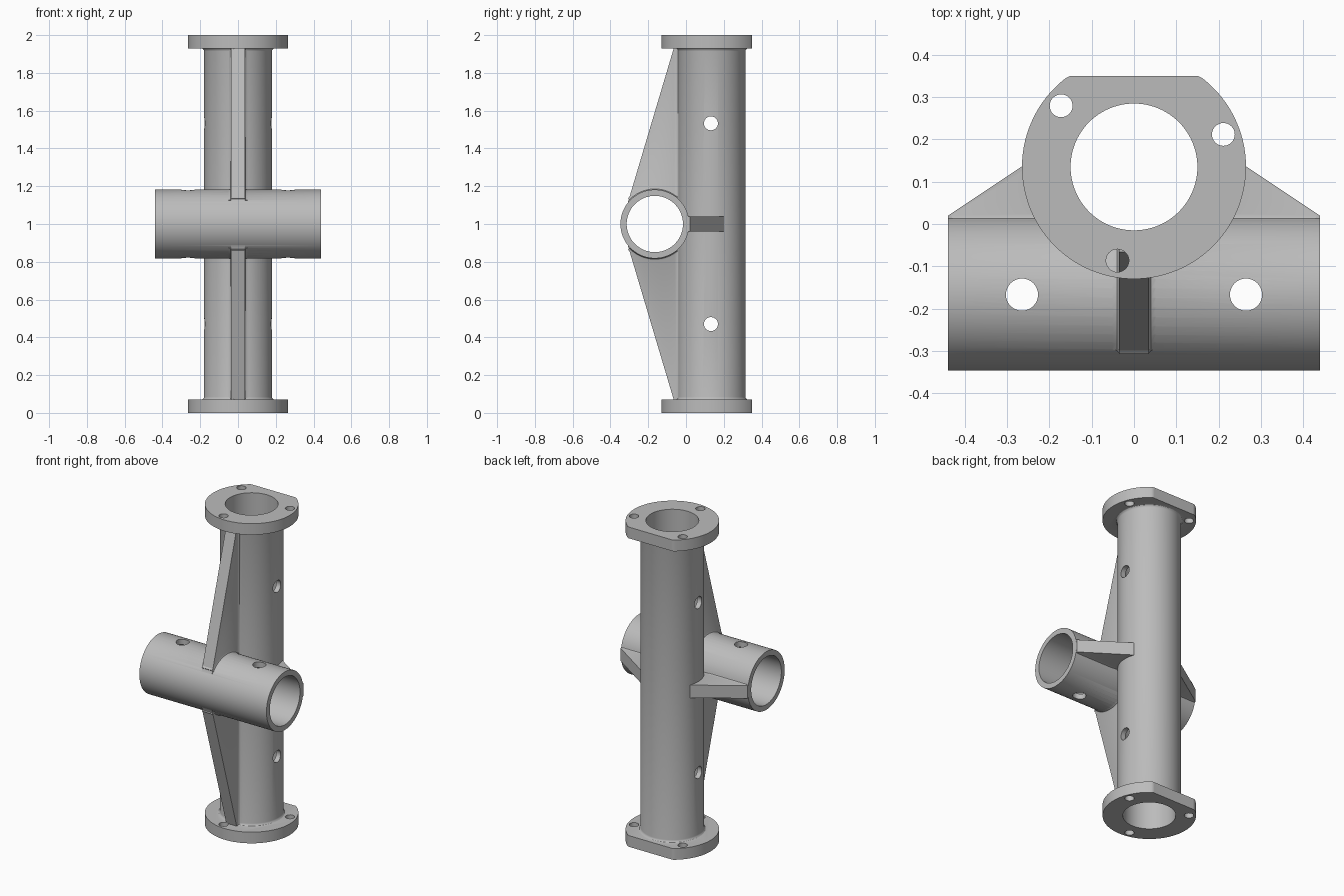
import bpy, bmesh
from math import sin, cos, pi, radians
from mathutils import Vector

cube = bpy.data.objects.get("Cube")
if cube:
    bpy.data.objects.remove(cube, do_unlink=True)

# Main dimensions
POST_Y, ARM_Y, ARM_Z = 0.135, -0.165, 1.0
TUBE_R, BORE_R, ARM_HALF = 0.18, 0.149, 0.44
FLANGE_R, FLANGE_T, FLAT_Y = 0.265, 0.07, 0.35
HALF_WEB = 0.036

grey = bpy.data.materials.new("grey metal")
grey.use_nodes = True
grey.diffuse_color = (0.5, 0.5, 0.5, 1)
grey.node_tree.nodes["Principled BSDF"].inputs["Base Color"].default_value = (0.5, 0.5, 0.5, 1)


def loft(name, rings):
    """Closed solid through matching rings of points, capped at both ends."""
    bm = bmesh.new()
    loops = [[bm.verts.new(p) for p in ring] for ring in rings]
    for a, b in zip(loops, loops[1:]):
        for i in range(len(a)):
            j = (i + 1) % len(a)
            bm.faces.new((a[i], a[j], b[j], b[i]))
    bm.faces.new(loops[0])
    bm.faces.new(loops[-1])
    bmesh.ops.recalc_face_normals(bm, faces=bm.faces)
    mesh = bpy.data.meshes.new(name)
    bm.to_mesh(mesh)
    bm.free()
    mesh.materials.append(grey)
    obj = bpy.data.objects.new(name, mesh)
    bpy.context.collection.objects.link(obj)
    return obj


def place(axis, u, v, w):
    """Point at height w on the axis; u, v are the other coordinates in order."""
    return {"x": Vector((w, u, v)), "z": Vector((u, v, w))}[axis]


def lathe(name, axis, centre, profile, n=96, limit=9):
    angles = [2 * pi * i / n for i in range(n)]
    if axis == "x":
        ring = lambda r, w: [Vector((w, centre[0] + r * cos(a), centre[1] + r * sin(a))) for a in angles]
    else:
        ring = lambda r, w: [Vector((centre[0] + r * cos(a), min(limit, centre[1] + r * sin(a)), w)) for a in angles]
    return loft(name, [ring(r, w) for r, w in profile])


def cylinder(name, axis, centre, r, w0, w1, n=96, limit=9):
    return lathe(name, axis, centre, [(r, w0), (r, w1)], n, limit)


def prism(name, axis, points, w0, w1):
    return loft(name, [[place(axis, u, v, w) for u, v in points] for w in (w0, w1)])


def combine(target, tools, operation):
    for tool in tools:
        tool.hide_render = True
        mod = target.modifiers.new(tool.name, "BOOLEAN")
        mod.operation, mod.solver, mod.object = operation, "EXACT", tool
        bpy.context.view_layer.objects.active = target
        bpy.ops.object.modifier_apply(modifier=mod.name)
        bpy.data.objects.remove(tool, do_unlink=True)


# Upright tube with a small fillet towards each flange
fillet = [(0.015 * (1 - cos(a)), 0.015 * (1 - sin(a))) for a in (pi / 2, pi / 3, pi / 6, 0)]
foot = [(TUBE_R + 0.015, FLANGE_T - 0.02)] + [(TUBE_R + d, FLANGE_T + h) for d, h in fillet]
foot = foot[:1] + sorted(foot[1:], key=lambda p: p[1])
body = lathe("crossed_tube_bracket", "z", (0, POST_Y), foot + [(r, 2 - z) for r, z in reversed(foot)])

parts = []
# Flanges with a flat back edge
for name, z in (("lower_flange", 0), ("upper_flange", 2 - FLANGE_T)):
    parts.append(cylinder(name, "z", (0, POST_Y), FLANGE_R, z, z + FLANGE_T, 144, FLAT_Y))

# Cross tube
parts.append(cylinder("cross_tube", "x", (ARM_Y, ARM_Z), TUBE_R + 0.002, -ARM_HALF, ARM_HALF))

# Front ribs above and below the cross tube, with flared seats on it
for name, s in (("upper_rib", 1), ("lower_rib", -1)):
    outline = [(-0.02, 0), (-0.18, 0), (-0.312, 0.1), (-0.059, 0.95), (-0.02, 0.95)]
    parts.append(prism(name, "x", [(y, 1 + s * z) for y, z in outline], -HALF_WEB, HALF_WEB))
    rings = []
    for i in range(13):
        a = radians(50 + i * 7.2)
        seat = [(-0.051, 0.172), (-0.051, 0.182), (-0.04, 0.186), (-0.034, 0.197)]
        seat += [(-x, r) for x, r in reversed(seat)]
        rings.append([Vector((x, ARM_Y + r * cos(a), 1 + s * r * sin(a))) for x, r in seat])
    parts.append(loft(name + "_seat", rings))

# Fillet between the ribs and the upright tube
root = [(0.051, -0.02), (0.051, -0.037), (0.041, -0.043), (0.035, -0.054)]
root += [(-x, y) for x, y in reversed(root)]
parts.append(prism("rib_root", "z", root, FLANGE_T - 0.01, 2 - FLANGE_T + 0.01))

# Side gussets joining the two tubes
for name, s in (("left_gusset", 1), ("right_gusset", -1)):
    outline = [(0.1, -0.01), (ARM_HALF - 0.0005, -0.005), (ARM_HALF - 0.0005, 0.02), (0.17, 0.2), (0.1, 0.2)]
    parts.append(prism(name, "z", [(s * x, y) for x, y in outline], 0.96, 1.04))
    seat = [(-0.01, 0.052), (0.008, 0.052), (0.013, 0.043), (0.023, 0.039)]
    seat += [(y, -z) for y, z in reversed(seat)]
    parts.append(prism(name + "_seat", "x", [(y, 1 + z) for y, z in seat], s * 0.165, s * 0.43))
combine(body, parts, "UNION")

# Bores
cuts = [cylinder("upright_bore", "z", (0, POST_Y), BORE_R + 0.001, -0.1, 2.1),
        cylinder("cross_bore", "x", (ARM_Y, ARM_Z), BORE_R, -0.6, 0.6)]
# Pin holes through both tubes
for z in (0.47, 1.533):
    cuts.append(cylinder("upright_pin_hole", "x", (0.132, z), 0.037, -0.3, 0.3, 32))
for x in (-0.265, 0.265):
    cuts.append(cylinder("cross_pin_hole", "z", (x, -0.167), 0.038, 0.7, 1.3, 32))
# Bolt holes in the flanges
for angle in (20, 140, 260):
    a = radians(angle)
    centre = (0.225 * cos(a), POST_Y + 0.225 * sin(a))
    for z0, z1 in ((-0.05, FLANGE_T + 0.004), (2 - FLANGE_T - 0.004, 2.05)):
        cuts.append(cylinder("bolt_hole", "z", centre, 0.027, z0, z1, 32))
combine(body, cuts, "DIFFERENCE")

# Smooth round walls, sharp edges
bpy.ops.object.select_all(action="DESELECT")
body.select_set(True)
bpy.context.view_layer.objects.active = body
bpy.ops.object.shade_smooth_by_angle(angle=radians(30))
